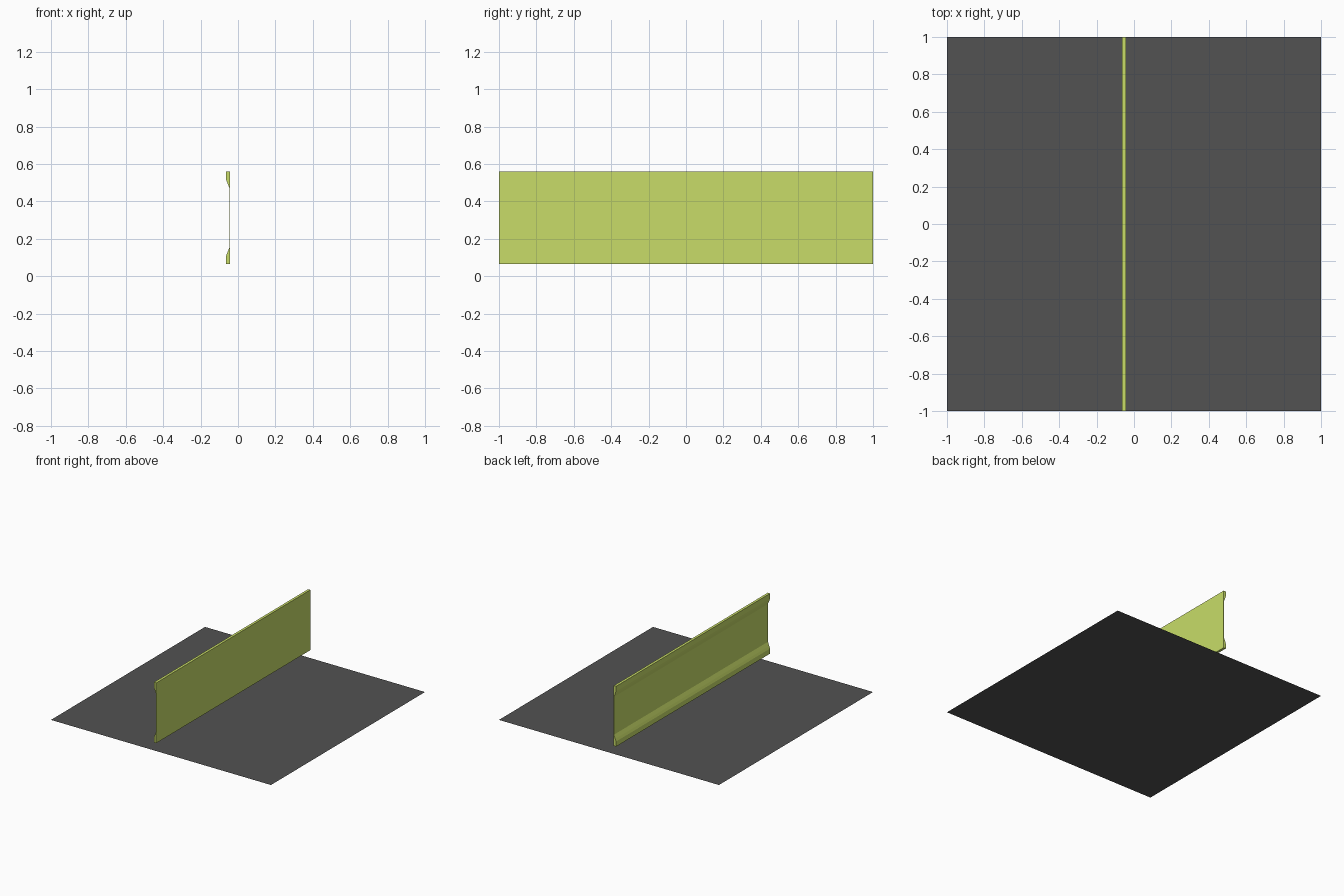
import bpy, bmesh

if "Cube" in bpy.data.objects:
    bpy.data.objects.remove(bpy.data.objects["Cube"])


def material(name, color):
    m = bpy.data.materials.new(name)
    m.diffuse_color = color
    m.use_nodes = True
    m.node_tree.nodes["Principled BSDF"].inputs["Base Color"].default_value = m.diffuse_color
    return m


def add_object(name, bm, mat):
    me = bpy.data.meshes.new(name)
    bm.to_mesh(me)
    bm.free()
    me.materials.append(mat)
    ob = bpy.data.objects.new(name, me)
    bpy.context.collection.objects.link(ob)
    return ob


# Flat square base sheet
bm = bmesh.new()
bmesh.ops.create_grid(bm, x_segments=1, y_segments=1, size=1)
add_object("base_sheet", bm, material("dark_grey", (0.085, 0.085, 0.085, 1)))

# Barrier rail: channel section with thickened lips, mirrored about mid height
MID_Z, BACK_X = 0.3125, -0.043
upper = [(-0.0445, 0.155), (-0.057, 0.186), (-0.064, 0.206), (-0.064, 0.2475)]
profile = [(x, MID_Z - h) for x, h in reversed(upper)]
profile += [(x, MID_Z + h) for x, h in upper]
profile += [(BACK_X, MID_Z + 0.2475), (BACK_X, MID_Z - 0.2475)]

bm = bmesh.new()
face = bm.faces.new([bm.verts.new((x, -1, z)) for x, z in profile])
sweep = bmesh.ops.extrude_face_region(bm, geom=[face], use_keep_orig=True)
bmesh.ops.translate(bm, vec=(0, 2, 0),
                    verts=[g for g in sweep["geom"] if isinstance(g, bmesh.types.BMVert)])
bmesh.ops.recalc_face_normals(bm, faces=bm.faces)
add_object("barrier_rail", bm, material("yellow_green", (0.58, 0.72, 0.14, 1)))
